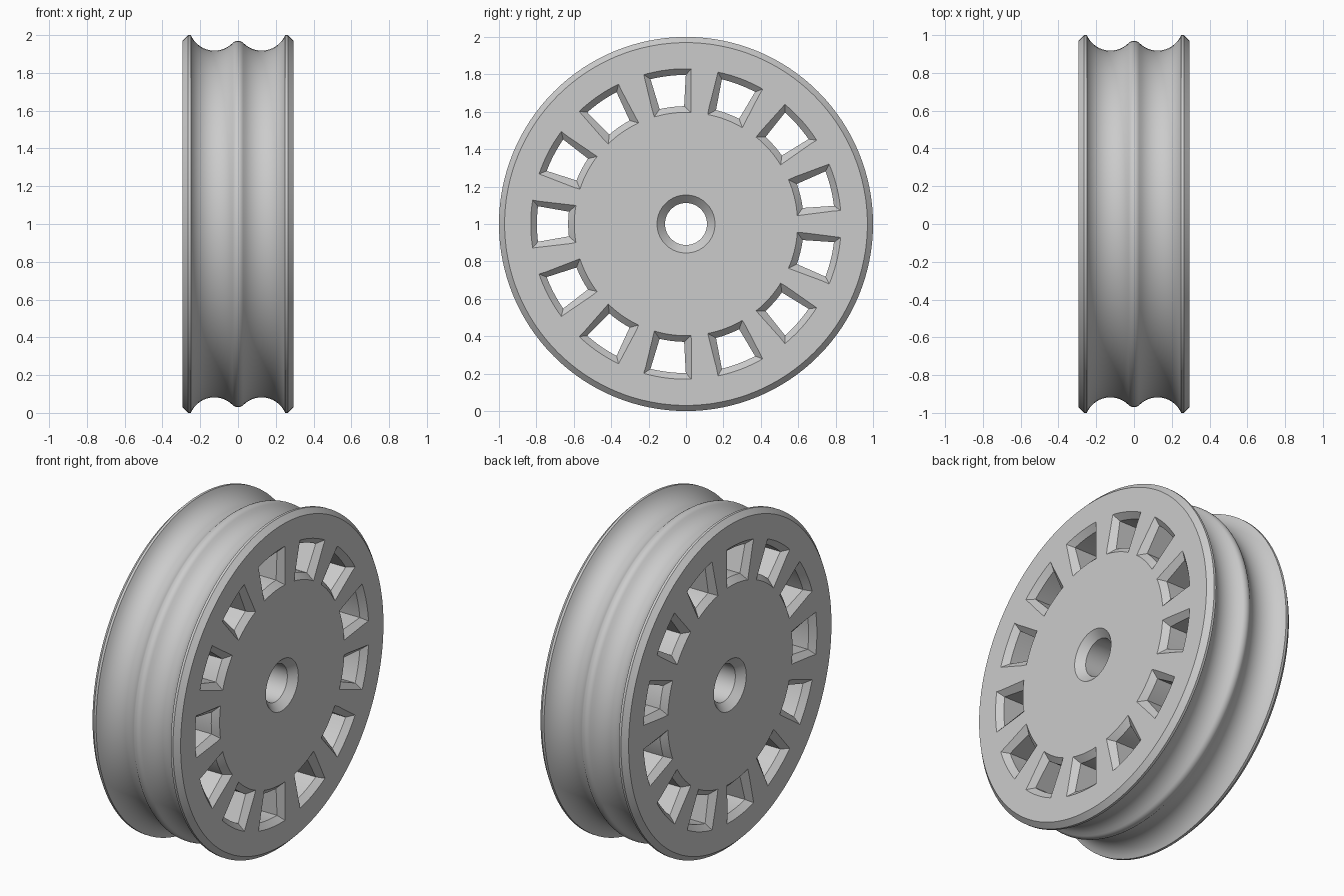
import bpy, bmesh
from math import sin, cos, pi, sqrt, radians, asin

cube = bpy.data.objects.get("Cube")
if cube:
    bpy.data.objects.remove(cube, do_unlink=True)

SEGMENTS = 128
WINDOWS = 13
HALF = 0.295          # half width of the wheel

grey = bpy.data.materials.new("plain grey")
grey.use_nodes = True
grey.diffuse_color = (0.6, 0.6, 0.6, 1)
grey.node_tree.nodes["Principled BSDF"].inputs["Base Color"].default_value = (0.6, 0.6, 0.6, 1)


def lathe_or_loft(name, loops_list, cap):
    """Bridge each list of equal point loops; cap the ends or close the ring."""
    bm = bmesh.new()
    for loops in loops_list:
        rings = [[bm.verts.new(p) for p in loop] for loop in loops]
        pairs = list(zip(rings, rings[1:]))
        if cap:
            bm.faces.new(rings[0])
            bm.faces.new(rings[-1])
        else:
            pairs.append((rings[-1], rings[0]))
        for a, b in pairs:
            n = len(a)
            for i in range(n):
                j = (i + 1) % n
                bm.faces.new((a[i], a[j], b[j], b[i]))
    bmesh.ops.recalc_face_normals(bm, faces=bm.faces)
    mesh = bpy.data.meshes.new(name)
    bm.to_mesh(mesh)
    bm.free()
    mesh.materials.append(grey)
    obj = bpy.data.objects.new(name, mesh)
    bpy.context.collection.objects.link(obj)
    return obj


# Half profile (x, radius): bore, face, chamfered lip, groove, rounded centre ridge
groove_r, ridge_r, groove_x, floor = 0.136, 0.040, 0.125, 0.918
join = asin(groove_x / (groove_r + ridge_r))
half = [(HALF - 0.043, 0.112), (HALF, 0.155), (HALF, 0.97), (0.265, 1.0), (0.25, 1.0)]
start = asin((0.248 - groove_x) / groove_r)
for i in range(15):
    a = start + (-join - start) * i / 14
    half.append((groove_x + groove_r * sin(a), floor + groove_r * (1 - cos(a))))
ridge_top = floor + (groove_r + ridge_r) * (1 - cos(join))
for i in range(1, 6):
    a = join * (1 - i / 5)
    half.append((ridge_r * sin(a), ridge_top - ridge_r * (1 - cos(a))))
profile = half + [(-x, r) for x, r in reversed(half[:-1])]

# Wheel body turned around the x axis
turns = [2 * pi * i / SEGMENTS for i in range(SEGMENTS)]
wheel = lathe_or_loft("grooved_wheel", [[
    [(x, r * cos(t), 1 + r * sin(t)) for x, r in profile] for t in turns]], False)


def window_loop(x, inset, turn):
    """Outline of one window: two arcs joined by straight sides."""
    loop = []
    steps = 8
    for r, w, d in ((0.83 - inset, 0.128 - inset, 1), (0.597 + inset, 0.099 - inset, -1)):
        for i in range(steps + 1):
            v = d * w * (2 * i / steps - 1)
            u = sqrt(r * r - v * v)
            loop.append((x, u * cos(turn) - v * sin(turn), 1 + u * sin(turn) + v * cos(turn)))
    return loop


# Through windows with a chamfer on both faces
CH = 0.033
stations = [(-HALF - 0.01, -0.01), (CH - HALF, CH), (HALF - CH, CH), (HALF + 0.01, -0.01)]
cutter = lathe_or_loft("window_cutter", [
    [window_loop(x, e, pi + 2 * pi * k / WINDOWS) for x, e in stations]
    for k in range(WINDOWS)], True)
cutter.hide_render = True

cut = wheel.modifiers.new("windows", 'BOOLEAN')
cut.operation = 'DIFFERENCE'
cut.solver = 'EXACT'
cut.object = cutter
for o in bpy.context.selected_objects:
    o.select_set(False)
bpy.context.view_layer.objects.active = wheel
wheel.select_set(True)
bpy.ops.object.modifier_apply(modifier=cut.name)
bpy.data.objects.remove(cutter, do_unlink=True)
bpy.ops.object.shade_smooth_by_angle(angle=radians(30))
